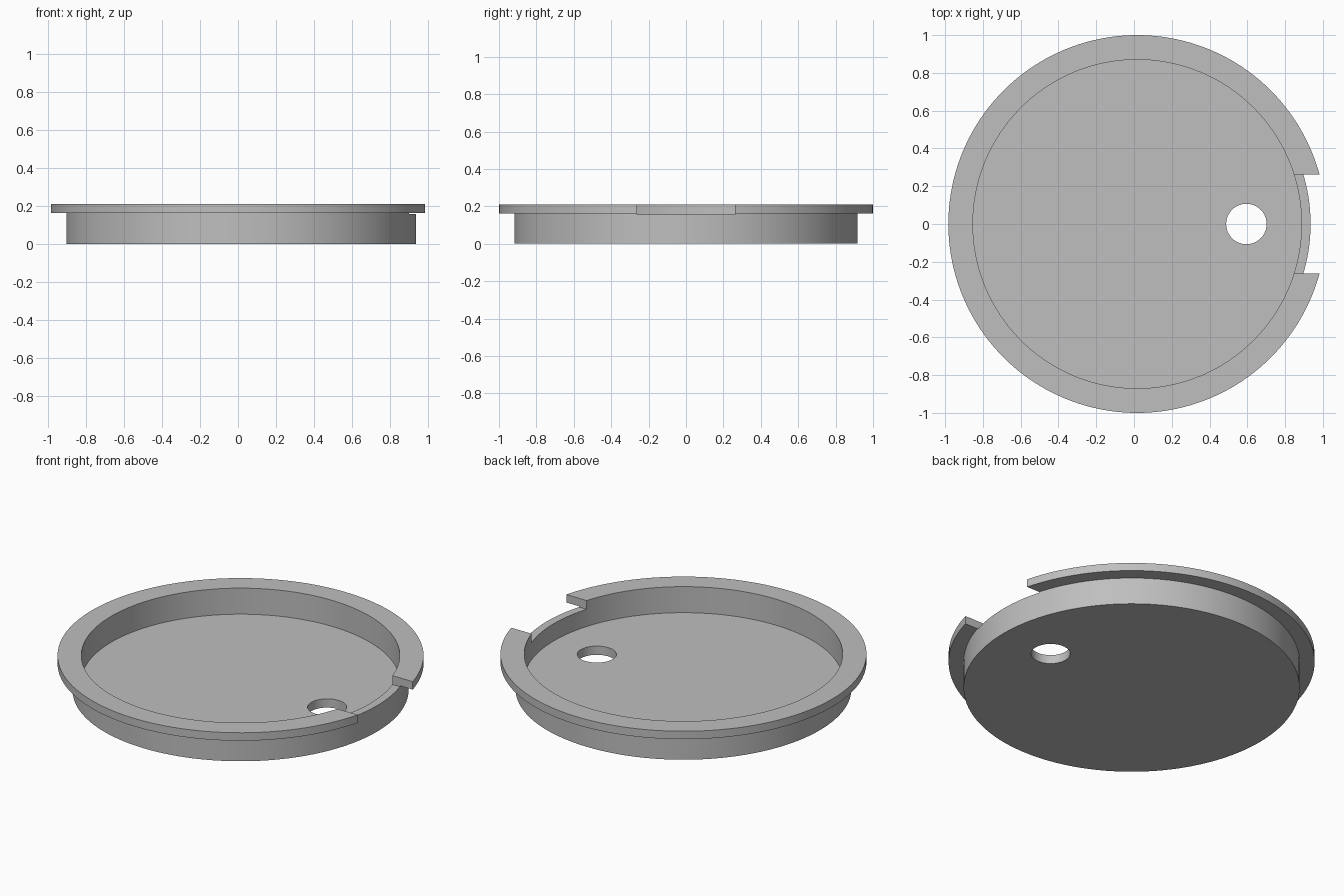
import bpy
import bmesh
import math
from mathutils import Matrix, Vector

default = bpy.data.objects.get("Cube")
if default:
    bpy.data.objects.remove(default, do_unlink=True)

CENTRE_X = 0.017        # axis of the round tray
TOP = 0.21
SEGMENTS = 160


def make_material(name, colour):
    mat = bpy.data.materials.new(name)
    mat.use_nodes = True
    mat.diffuse_color = colour
    mat.node_tree.nodes["Principled BSDF"].inputs["Base Color"].default_value = colour
    return mat


def make_object(name, bm, material):
    bmesh.ops.recalc_face_normals(bm, faces=bm.faces)
    mesh = bpy.data.meshes.new(name)
    bm.to_mesh(mesh)
    bm.free()
    mesh.materials.append(material)
    obj = bpy.data.objects.new(name, mesh)
    bpy.context.collection.objects.link(obj)
    return obj


def lathe(name, profile, material):
    """Turn an (r, z) profile around the vertical axis."""
    bm = bmesh.new()
    verts = [bm.verts.new((r, 0, z)) for r, z in profile]
    edges = [bm.edges.new(pair) for pair in zip(verts, verts[1:])]
    bmesh.ops.spin(bm, geom=verts + edges, cent=(0, 0, 0), axis=(0, 0, 1),
                   angle=math.tau, steps=SEGMENTS, use_merge=True)
    bmesh.ops.remove_doubles(bm, verts=bm.verts, dist=0.0001)
    bmesh.ops.translate(bm, verts=bm.verts, vec=(CENTRE_X, 0, 0))
    return make_object(name, bm, material)


def cut(target, cutter):
    mod = target.modifiers.new(cutter.name, 'BOOLEAN')
    mod.operation = 'DIFFERENCE'
    mod.solver = 'EXACT'
    mod.object = cutter
    bpy.context.view_layer.objects.active = target
    bpy.ops.object.modifier_apply(modifier=mod.name)
    bpy.data.objects.remove(cutter, do_unlink=True)


grey = make_material("light grey", (0.52, 0.52, 0.52, 1))

# Shallow round tray: floor, wall and overhanging rim in one profile
tray = lathe("flanged_tray", [
    (0, 0), (0.918, 0), (0.918, 0.162), (1.0, 0.162),
    (1.0, TOP), (0.87, TOP), (0.87, 0.053), (0, 0.053),
], grey)

# Notch through the rim on the left side
bm = bmesh.new()
bmesh.ops.create_cube(bm, size=1, matrix=Matrix.Translation((0.9, 0, 0.257))
                      @ Matrix.Diagonal(Vector((0.5, 0.524, 0.2, 1))))
cut(tray, make_object("rim_notch_cutter", bm, grey))

# Round drain hole in the floor
bm = bmesh.new()
bmesh.ops.create_cone(bm, cap_ends=True, segments=64, radius1=0.107,
                      radius2=0.107, depth=0.3,
                      matrix=Matrix.Translation((0.595, 0, 0)))
cut(tray, make_object("hole_cutter", bm, grey))

# Smooth round walls with crisp edges
bpy.ops.object.select_all(action='DESELECT')
tray.select_set(True)
bpy.context.view_layer.objects.active = tray
bpy.ops.object.shade_smooth_by_angle(angle=math.radians(30))
